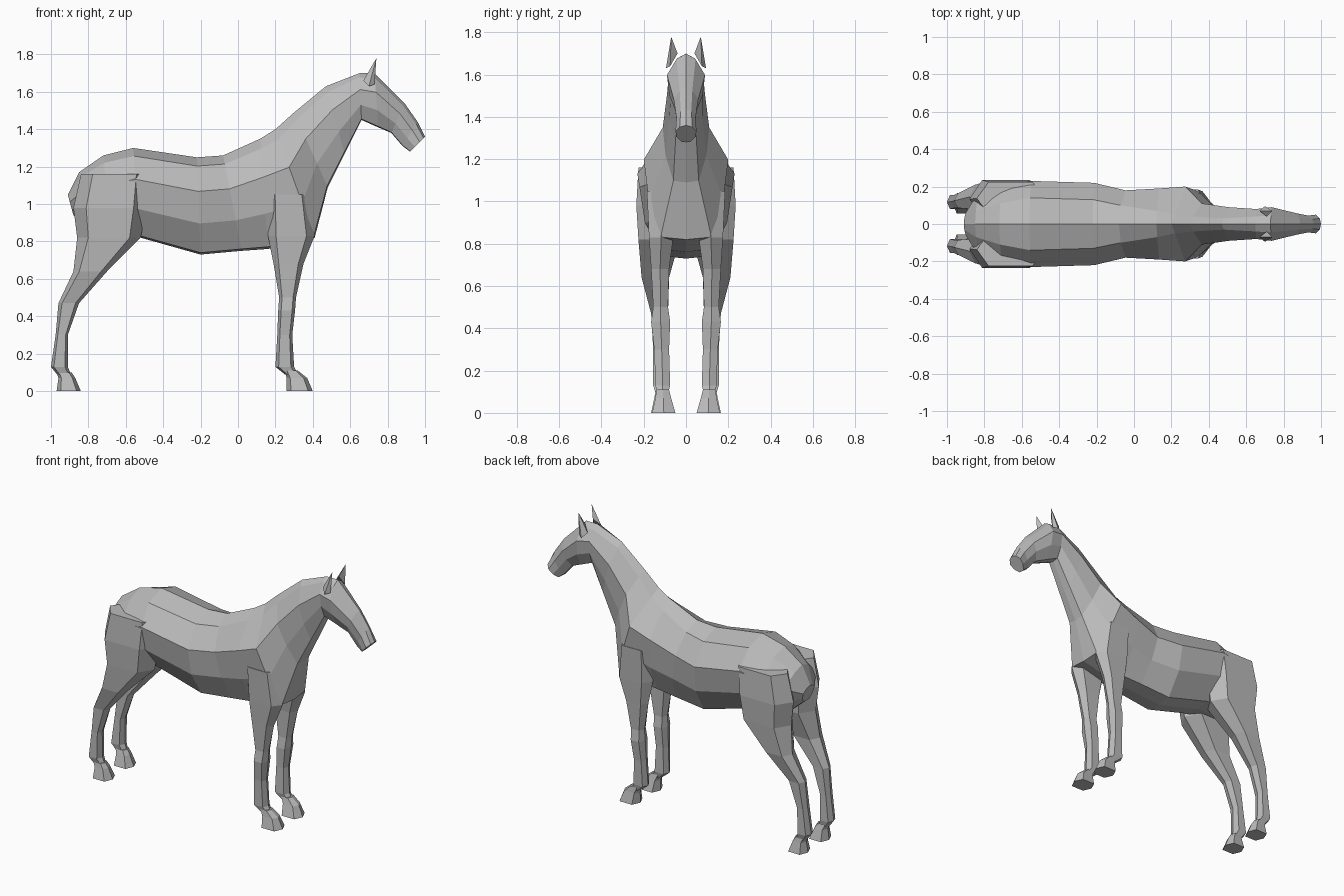
import bpy
import bmesh
from math import cos, sin, pi
from mathutils import Vector

default_cube = bpy.data.objects.get("Cube")
if default_cube:
    bpy.data.objects.remove(default_cube, do_unlink=True)

# One plain grey for the whole animal
grey = bpy.data.materials.new("plain_grey")
grey.use_nodes = True
coat_colour = (0.5, 0.5, 0.5, 1)
grey.diffuse_color = coat_colour
grey.node_tree.nodes["Principled BSDF"].inputs["Base Color"].default_value = coat_colour


def loft(name, rings):
    """Skin a list of equal-length point rings and close both ends."""
    bm = bmesh.new()
    loops = [[bm.verts.new(point) for point in ring] for ring in rings]
    count = len(loops[0])
    for first, second in zip(loops, loops[1:]):
        for i in range(count):
            j = (i + 1) % count
            bm.faces.new((first[i], first[j], second[j], second[i]))
    bm.faces.new(loops[0])
    bm.faces.new(loops[-1])
    bmesh.ops.recalc_face_normals(bm, faces=bm.faces)
    mesh = bpy.data.meshes.new(name)
    bm.to_mesh(mesh)
    bm.free()
    mesh.materials.append(grey)
    part = bpy.data.objects.new(name, mesh)
    bpy.context.collection.objects.link(part)
    return part


def body_ring(top, bottom, ridge, width, under):
    """Ten-sided symmetric section hung between a top and a bottom point."""
    top = Vector((top[0], 0, top[1]))
    bottom = Vector((bottom[0], 0, bottom[1]))
    half = [(0, 0), (ridge, 0.09), (width, 0.35), (width * 0.88, 0.68), (under, 0.98), (0, 1)]
    right = [top.lerp(bottom, t) - Vector((0, y, 0)) for y, t in half]
    left = [Vector((p.x, -p.y, p.z)) for p in reversed(right[1:-1])]
    return right + left


def leg_ring(z, back, front, inner, outer, side):
    """Six-sided level section of a leg."""
    middle_x, radius_x = (front + back) / 2, (front - back) / 2
    middle_y, radius_y = (outer + inner) / 2, (outer - inner) / 2
    ring = []
    for k in range(6):
        angle = k * pi / 3
        x = middle_x + radius_x * (cos(angle) if k % 3 == 0 else cos(angle) * 1.3)
        y = middle_y + radius_y * sin(angle) / sin(pi / 3)
        ring.append(Vector((x, y * side, z)))
    return ring


# Trunk, neck and head: top, bottom, ridge width, full width, underside width
body_sections = [
    ((-0.91, 1.05), (-0.88, 0.94), 0.03, 0.06, 0.03),
    ((-0.85, 1.17), (-0.80, 0.87), 0.07, 0.17, 0.06),
    ((-0.72, 1.26), (-0.68, 0.82), 0.11, 0.22, 0.08),
    ((-0.56, 1.30), (-0.52, 0.82), 0.14, 0.23, 0.10),
    ((-0.22, 1.25), (-0.20, 0.73), 0.13, 0.22, 0.10),
    ((-0.08, 1.26), (0.02, 0.75), 0.10, 0.18, 0.09),
    ((0.12, 1.35), (0.16, 0.76), 0.07, 0.19, 0.08),
    ((0.20, 1.40), (0.41, 0.82), 0.05, 0.20, 0.12),
    ((0.30, 1.49), (0.48, 1.09), 0.04, 0.11, 0.06),
    ((0.47, 1.63), (0.57, 1.27), 0.03, 0.09, 0.05),
    ((0.65, 1.70), (0.66, 1.45), 0.04, 0.08, 0.04),
    ((0.73, 1.70), (0.75, 1.41), 0.045, 0.09, 0.03),
    ((0.89, 1.54), (0.82, 1.38), 0.03, 0.058, 0.02),
    ((0.96, 1.44), (0.88, 1.31), 0.025, 0.045, 0.02),
    ((1.00, 1.36), (0.92, 1.28), 0.03, 0.05, 0.02),
]
loft("body_and_head", [body_ring(*section) for section in body_sections])

# Legs from top to hoof: height, back, front, inner, outer
front_leg = [
    (1.05, 0.16, 0.38, 0.05, 0.185),
    (0.83, 0.16, 0.41, 0.06, 0.175),
    (0.68, 0.19, 0.35, 0.08, 0.165),
    (0.50, 0.22, 0.31, 0.085, 0.155),
    (0.43, 0.215, 0.305, 0.075, 0.165),
    (0.30, 0.21, 0.29, 0.08, 0.15),
    (0.13, 0.20, 0.30, 0.075, 0.145),
    (0.09, 0.25, 0.32, 0.085, 0.135),
]
front_hoof = [
    (0.11, 0.25, 0.32, 0.08, 0.14),
    (0.07, 0.26, 0.37, 0.07, 0.145),
    (0, 0.26, 0.40, 0.05, 0.16),
]
hind_leg = [
    (1.16, -0.84, -0.48, 0.05, 0.225),
    (0.98, -0.88, -0.49, 0.03, 0.235),
    (0.82, -0.86, -0.52, 0.03, 0.225),
    (0.64, -0.88, -0.70, 0.08, 0.21),
    (0.47, -0.96, -0.85, 0.085, 0.165),
    (0.30, -0.975, -0.91, 0.085, 0.155),
    (0.13, -1.00, -0.91, 0.08, 0.155),
    (0.08, -0.96, -0.89, 0.09, 0.14),
]
hind_hoof = [
    (0.10, -0.97, -0.89, 0.085, 0.145),
    (0.07, -0.96, -0.87, 0.075, 0.15),
    (0, -0.97, -0.84, 0.055, 0.165),
]
limbs = {
    "front_leg": front_leg,
    "front_hoof": front_hoof,
    "hind_leg": hind_leg,
    "hind_hoof": hind_hoof,
}

for side_name, side in (("left", 1), ("right", -1)):
    for limb_name, sections in limbs.items():
        loft(side_name + "_" + limb_name, [leg_ring(*s, side) for s in sections])

    # Ear: a slim four-sided spike leaning forward
    base = [(0.67, 0.07, 1.66), (0.70, 0.095, 1.63), (0.73, 0.075, 1.64), (0.71, 0.04, 1.70)]
    tip = Vector((0.74, 0.07, 1.78))
    middle = [Vector(p).lerp(tip, 0.4) for p in base]
    end = [Vector(p).lerp(tip, 0.97) for p in base]
    rings = [[Vector((x, y * side, z)) for x, y, z in ring] for ring in (base, middle, end)]
    loft(side_name + "_ear", rings)
